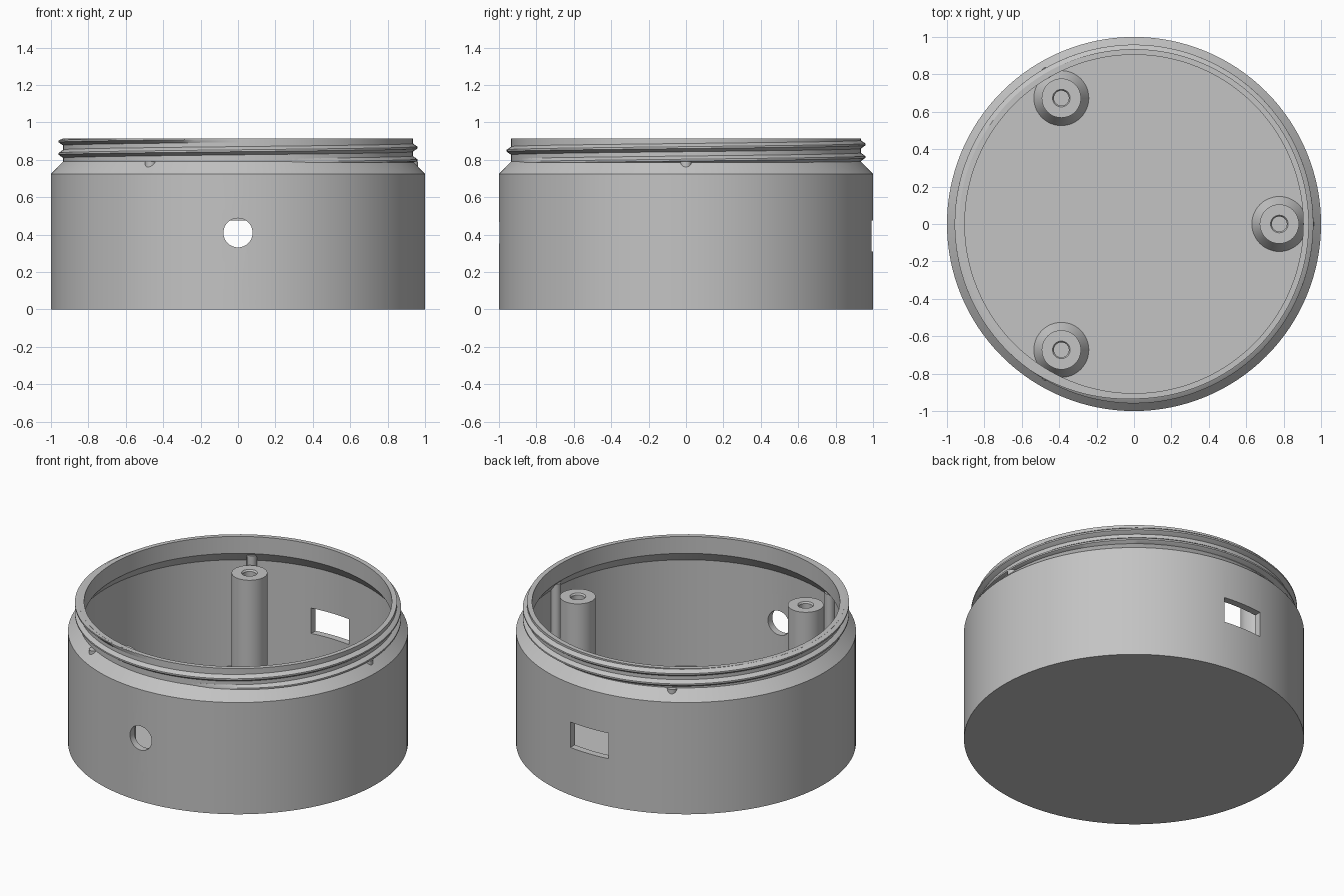
import bpy, bmesh, math
from mathutils import Matrix, Vector

cube = bpy.data.objects.get("Cube")
if cube:
    bpy.data.objects.remove(cube, do_unlink=True)

grey = bpy.data.materials.new("plain_grey")
grey.use_nodes = True
COLOUR = (0.55, 0.55, 0.55, 1)
grey.diffuse_color = COLOUR
grey.node_tree.nodes["Principled BSDF"].inputs["Base Color"].default_value = COLOUR


def finish(name, bm):
    """Turn a bmesh into a grey object."""
    bmesh.ops.remove_doubles(bm, verts=bm.verts, dist=1e-5)
    bmesh.ops.recalc_face_normals(bm, faces=bm.faces)
    mesh = bpy.data.meshes.new(name)
    bm.to_mesh(mesh)
    bm.free()
    mesh.materials.append(grey)
    obj = bpy.data.objects.new(name, mesh)
    bpy.context.collection.objects.link(obj)
    return obj


def lathe(name, profile, steps, location=(0, 0, 0)):
    """Revolve an (r, z) profile around the vertical axis."""
    bm = bmesh.new()
    verts = [bm.verts.new((r, 0, z)) for r, z in profile]
    edges = [bm.edges.new(pair) for pair in zip(verts, verts[1:])]
    bmesh.ops.spin(bm, geom=verts + edges, cent=(0, 0, 0), axis=(0, 0, 1),
                   angle=math.tau, steps=steps, use_merge=True)
    obj = finish(name, bm)
    obj.location = location
    return obj


def smooth(obj):
    bpy.ops.object.select_all(action='DESELECT')
    obj.select_set(True)
    bpy.context.view_layer.objects.active = obj
    bpy.ops.object.shade_smooth_by_angle(angle=math.radians(30))


def cut(obj, cutter):
    """Subtract a cutter from an object, then discard the cutter."""
    cutter.hide_render = True
    mod = obj.modifiers.new("cut", 'BOOLEAN')
    mod.operation = 'DIFFERENCE'
    mod.solver = 'EXACT'
    mod.object = cutter
    bpy.context.view_layer.objects.active = obj
    bpy.ops.object.modifier_apply(modifier=mod.name)
    bpy.data.objects.remove(cutter, do_unlink=True)


# Hollow round body with shoulder and thin neck
NECK, RIM, FLOOR = 0.935, 0.915, 0.05
body = lathe("body_shell", [
    (0, 0), (1, 0), (1, 0.725), (NECK, 0.79), (NECK, RIM), (0.905, RIM),
    (0.905, 0.805), (0.955, 0.74), (0.955, FLOOR), (0, FLOOR)], 128)

# Round cable hole in the front wall
bm = bmesh.new()
bmesh.ops.create_cone(bm, cap_ends=True, segments=48, radius1=0.078, radius2=0.078, depth=0.3,
                      matrix=Matrix.Translation((0, -1, 0.41)) @ Matrix.Rotation(math.pi / 2, 4, 'X'))
cut(body, finish("front_hole_cutter", bm))

# Rectangular port in the back wall
bm = bmesh.new()
bmesh.ops.create_cube(bm, size=1, matrix=Matrix.Translation((0, 1, 0.392))
                      @ Matrix.Diagonal((0.272, 0.3, 0.165, 1)))
cut(body, finish("back_port_cutter", bm))
smooth(body)

# Screw thread: a tapered ridge climbing around the neck
bm = bmesh.new()
STEPS, PITCH = 256, 0.067
start, end = -0.4 * math.pi, 3.5 * math.pi
previous = None
for i in range(STEPS + 1):
    t = i / STEPS
    a = start + (end - start) * t
    mid = 0.832 + PITCH * (a - math.pi) / math.tau
    fade = min(1, t * 20, (1 - t) * 20)
    peak = NECK + 0.024 * fade
    ring = []
    for r, dz in ((0.925, -0.026), (NECK, -0.022), (peak, -0.005),
                  (peak, 0.005), (NECK, 0.022), (0.925, 0.026)):
        z = min(max(mid + dz, 0.785), RIM - 0.0005)
        ring.append(bm.verts.new((r * math.cos(a), r * math.sin(a), z)))
    if previous:
        for j in range(len(ring)):
            k = (j + 1) % len(ring)
            bm.faces.new((previous[j], previous[k], ring[k], ring[j]))
    else:
        bm.faces.new(ring)
    previous = ring
bm.faces.new(previous)
smooth(finish("neck_thread", bm))

# Three screw posts with flared feet, each with a slim locating rod in the wall
for name, degrees in (("left", 0), ("back_right", 120), ("front_right", 240)):
    a = math.radians(degrees)
    out = Vector((math.cos(a), math.sin(a), 0))
    smooth(lathe(name + "_screw_post", [
        (0, 0.02), (0.147, 0.02), (0.147, FLOOR), (0.105, FLOOR + 0.07), (0.105, 0.74),
        (0.047, 0.74), (0.04, 0.73), (0.04, 0.3), (0, 0.3)], 48, out * 0.777))
    smooth(lathe(name + "_locating_rod", [
        (0, 0.02), (0.03, 0.02), (0.03, 0.79), (0, 0.79)], 24, out * 0.933))
